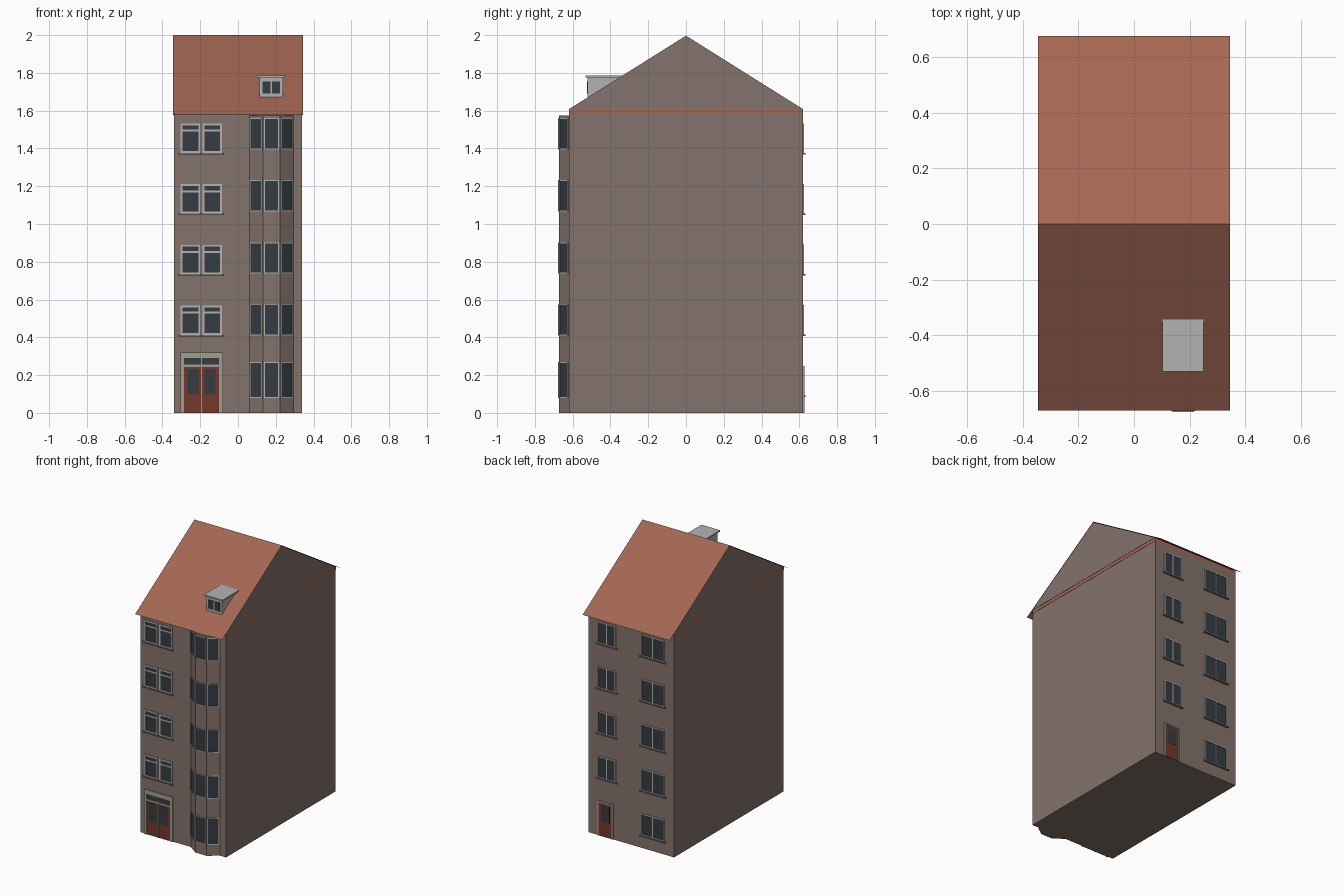
import bpy, bmesh
from mathutils import Vector

if "Cube" in bpy.data.objects:
    bpy.data.objects.remove(bpy.data.objects["Cube"])


def material(name, r, g, b):
    m = bpy.data.materials.new(name)
    m.diffuse_color = (r, g, b, 1)
    m.use_nodes = True
    m.node_tree.nodes["Principled BSDF"].inputs["Base Color"].default_value = m.diffuse_color
    return m


WALL = material("wall_plaster", 0.23, 0.17, 0.145)
TILE = material("roof_tile", 0.37, 0.135, 0.085)
GLASS = material("dark_glass", 0.035, 0.045, 0.055)
FRAME = material("pale_frame", 0.45, 0.45, 0.43)
STONE = material("door_stone", 0.36, 0.34, 0.28)
WOOD = material("door_wood", 0.17, 0.04, 0.025)
ZINC = material("dormer_zinc", 0.45, 0.45, 0.45)


def finish(name, bm, mat):
    bmesh.ops.recalc_face_normals(bm, faces=bm.faces)
    me = bpy.data.meshes.new(name)
    bm.to_mesh(me)
    bm.free()
    me.materials.append(mat)
    ob = bpy.data.objects.new(name, me)
    bpy.context.collection.objects.link(ob)
    return ob


def prism(name, pts, offset, mat):
    """Extrude a flat outline of 3D points by an offset."""
    bm = bmesh.new()
    f = bm.faces.new([bm.verts.new(p) for p in pts])
    ext = bmesh.ops.extrude_face_region(bm, geom=[f], use_keep_orig=True)
    bmesh.ops.translate(bm, vec=offset, verts=[v for v in ext["geom"] if isinstance(v, bmesh.types.BMVert)])
    return finish(name, bm, mat)


class Wall:
    """Places boxes (u0, u1, z0, z1, d0, d1) on a vertical wall; d points outwards."""
    def __init__(self, origin, u, out):
        self.o, self.u, self.n = (Vector((*p, 0)) for p in (origin, u, out))

    def boxes(self, name, mat, items):
        bm = bmesh.new()
        for u0, u1, z0, z1, d0, d1 in items:
            ret = bmesh.ops.create_cube(bm, size=1)
            for v in ret["verts"]:
                u = u1 if v.co.x > 0 else u0
                d = d1 if v.co.y > 0 else d0
                z = z1 if v.co.z > 0 else z0
                v.co = self.o + self.u * u + self.n * d + Vector((0, 0, z))
        return finish(name, bm, mat)

    def window(self, name, u0, u1, z0, z1, mullions=(), transoms=(), b=0.01, d=0.005):
        bars = [(u0, u0 + b, z0, z1, 0, d), (u1 - b, u1, z0, z1, 0, d),
                (u0 + b, u1 - b, z0, z0 + b, 0, d), (u0 + b, u1 - b, z1 - b, z1, 0, d)]
        bars += [(m - b / 2, m + b / 2, z0 + b, z1 - b, 0, d) for m in mullions]
        bars += [(u0 + b, u1 - b, t - b / 2, t + b / 2, 0, d * 0.9) for t in transoms]
        self.boxes(name + "_frame", FRAME, bars)
        self.boxes(name + "_glass", GLASS, [(u0 + b / 2, u1 - b / 2, z0 + b / 2, z1 - b / 2, 0, d * 0.4)])

    def sill(self, name, u0, u1, z):
        self.boxes(name, WALL, [(u0, u1, z - 0.008, z, 0, 0.012)])


front = Wall((0, -0.62), (1, 0), (0, -1))
back = Wall((0, 0.62), (1, 0), (0, 1))

# Main body and gable block
front.boxes("building_body", WALL, [(-0.34, 0.34, 0, 1.585, -1.24, 0)])
front.boxes("eaves_band", TILE, [(-0.342, 0.342, 1.585, 1.608, -1.24, 0)])
prism("gable_block", [(-0.344, -0.62, 1.608), (-0.344, 0.62, 1.608), (-0.344, 0, 1.997)],
      (0.688, 0, 0), WALL)

# Thin pitched roof sheet with overhanging eaves
bm = bmesh.new()
rows = [[bm.verts.new((x, y, z)) for x in (-0.345, 0.345)]
        for y, z in ((-0.672, 1.579), (0, 2.0), (0.678, 1.576))]
for a, c in zip(rows, rows[1:]):
    bm.faces.new((a[0], a[1], c[1], c[0]))
finish("roof", bm, TILE)

# Bay column
bay = [(0.06, -0.62), (0.133, -0.673), (0.222, -0.673), (0.293, -0.62)]
prism("bay_column", [(x, y, 0) for x, y in bay + [(0.293, -0.6), (0.06, -0.6)]], (0, 0, 1.575), WALL)

# Bay windows on its three faces
for side, (p, q) in zip(("left", "middle", "right"), zip(bay, bay[1:])):
    p, q = Vector(p), Vector(q)
    u = (q - p).normalized()
    face = Wall(p, u, (u.y, -u.x))
    w = (q - p).length
    for i, (z0, z1) in enumerate([(0.08, 0.27), (0.41, 0.575), (0.738, 0.903), (1.067, 1.232), (1.395, 1.56)]):
        face.window(f"bay_{side}_window_{i}", 0.005, w - 0.005, z0, z1, b=0.005, d=0.004)

# Paired front windows with sills
for i in range(4):
    z = 0.413 + 0.321 * i
    for side, u0, u1 in (("left", -0.305, -0.2), ("right", -0.188, -0.085)):
        front.window(f"front_{side}_window_{i}", u0, u1, z, z + 0.156, transoms=[z + 0.118])
    front.sill(f"front_sill_{i}", -0.315, -0.075, z)

# Front entrance: stone surround, double door, fanlights
front.boxes("entrance_surround", STONE, [(-0.305, -0.285, 0, 0.32, 0, 0.008),
                                         (-0.1, -0.08, 0, 0.32, 0, 0.008),
                                         (-0.285, -0.1, 0.29, 0.32, 0, 0.008),
                                         (-0.285, -0.1, 0.243, 0.255, 0, 0.008),
                                         (-0.196, -0.19, 0, 0.29, 0, 0.007)])
front.boxes("entrance_doors", WOOD, [(-0.285, -0.196, 0, 0.243, 0, 0.004), (-0.19, -0.1, 0, 0.243, 0, 0.004)])
front.boxes("entrance_glass", GLASS, [(-0.285, -0.1, 0.255, 0.29, 0, 0.003),
                                      (-0.267, -0.208, 0.1, 0.23, 0, 0.006),
                                      (-0.178, -0.118, 0.1, 0.23, 0, 0.006)])

# Back windows: five in the wide column, four above the back door
for i in range(5):
    z = 0.093 + 0.321 * i
    for side, u0, u1 in (("wide", -0.265, -0.08), ("narrow", 0.12, 0.265)):
        if side == "narrow" and i == 0:
            continue
        back.window(f"back_{side}_window_{i}", u0, u1, z, z + 0.156, mullions=[(u0 + u1) / 2], b=0.007)
        back.sill(f"back_{side}_sill_{i}", u0 - 0.01, u1 + 0.01, z)

# Back door
back.boxes("back_door_frame", STONE, [(0.14, 0.15, 0, 0.248, 0, 0.007), (0.255, 0.265, 0, 0.248, 0, 0.007),
                                      (0.15, 0.255, 0.238, 0.248, 0, 0.007)])
back.boxes("back_door", WOOD, [(0.15, 0.255, 0, 0.238, 0, 0.004)])
back.boxes("back_door_glass", GLASS, [(0.17, 0.235, 0.11, 0.22, 0, 0.006)])

# Dormer: wedge sitting on the roof slope, flat cover and window
prism("dormer_body", [(0.115, -0.522, 1.67), (0.115, -0.522, 1.777), (0.115, -0.35, 1.777)],
      (0.122, 0, 0), ZINC)
front.boxes("dormer_cover", ZINC, [(0.102, 0.25, 1.775, 1.785, -0.28, -0.088)])
dormer = Wall((0, -0.522), (1, 0), (0, -1))
dormer.boxes("dormer_glass", GLASS, [(0.13, 0.173, 1.69, 1.755, 0, 0.002), (0.179, 0.222, 1.69, 1.755, 0, 0.002)])
